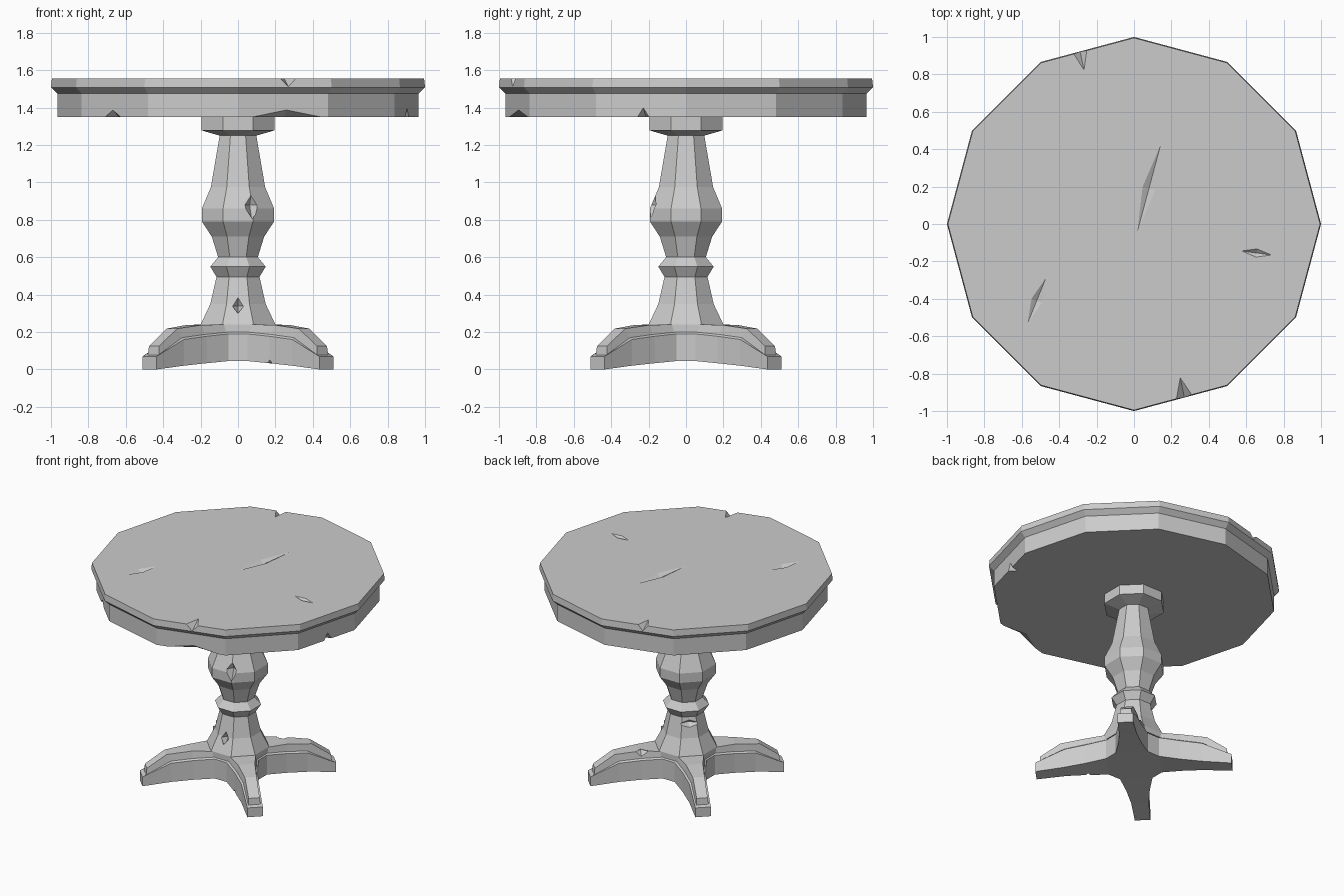
import bpy, bmesh
from math import pi, sin, cos, radians
from mathutils import Matrix, Vector

if "Cube" in bpy.data.objects:
    bpy.data.objects.remove(bpy.data.objects["Cube"])


def make_object(name, bm):
    bmesh.ops.recalc_face_normals(bm, faces=bm.faces)
    mesh = bpy.data.meshes.new(name)
    bm.to_mesh(mesh)
    bm.free()
    ob = bpy.data.objects.new(name, mesh)
    bpy.context.collection.objects.link(ob)
    return ob


def bridge(bm, a, b):
    for i in range(len(a)):
        j = (i + 1) % len(a)
        bm.faces.new((a[i], a[j], b[j], b[i]))


def turned(name, profile, sides, phase=0.0):
    """Closed faceted turning from (corner radius, z) pairs."""
    bm = bmesh.new()
    rings = [[bm.verts.new((r * cos(phase + 2 * pi * i / sides),
                            r * sin(phase + 2 * pi * i / sides), z))
              for i in range(sides)] for r, z in profile]
    for a, b in zip(rings, rings[1:]):
        bridge(bm, a, b)
    bm.faces.new(rings[0])
    bm.faces.new(rings[-1])
    return make_object(name, bm)


def chip(target, dents):
    """Carve diamond-shaped nicks: (location, radii, z rotation in degrees)."""
    bm = bmesh.new()
    for loc, size, rot in dents:
        m = (Matrix.Translation(Vector(loc)) @ Matrix.Rotation(radians(rot), 4, 'Z')
             @ Matrix.Diagonal((*size, 1)))
        p = [bm.verts.new(m @ Vector(v)) for v in
             ((1, 0, 0), (0, 1, 0), (-1, 0, 0), (0, -1, 0), (0, 0, 1), (0, 0, -1))]
        for i in range(4):
            j = (i + 1) % 4
            bm.faces.new((p[i], p[j], p[4]))
            bm.faces.new((p[j], p[i], p[5]))
    cutter = make_object(target.name + "_cutter", bm)
    cutter.hide_render = True
    mod = target.modifiers.new("chips", 'BOOLEAN')
    mod.operation, mod.solver, mod.object = 'DIFFERENCE', 'EXACT', cutter
    deps = bpy.context.evaluated_depsgraph_get()
    mesh = bpy.data.meshes.new_from_object(target.evaluated_get(deps))
    target.modifiers.clear()
    target.data = mesh
    bpy.data.objects.remove(cutter)


# Table top: twelve-sided apron with an overhanging rim
top = turned("table_top", [(0.965, 1.35), (0.965, 1.475), (1.0, 1.508), (0.995, 1.555)], 12)
chip(top, [
    ((0.08, 0.19, 1.555), (0.24, 0.035, 0.02), 75),
    ((-0.52, -0.41, 1.555), (0.13, 0.03, 0.02), 68),
    ((0.655, -0.155, 1.555), (0.08, 0.022, 0.02), -8),
    ((-0.29, 0.93, 1.555), (0.04, 0.11, 0.045), 12),
    ((0.27, -0.93, 1.555), (0.045, 0.11, 0.045), 12),
    ((0.26, -0.895, 1.35), (0.19, 0.06, 0.037), 15),
    ((-0.67, -0.65, 1.35), (0.06, 0.05, 0.037), -45),
    ((0.91, -0.23, 1.35), (0.035, 0.06, 0.055), 75),
])

# Column: eight-sided turning, flats facing the axes (values are flat distances)
shape = [(0.2, 0.2), (0.2, 0.24), (0.148, 0.35), (0.115, 0.495), (0.148, 0.55), (0.106, 0.6),
         (0.14, 0.71), (0.193, 0.79), (0.193, 0.86), (0.145, 0.975), (0.098, 1.25),
         (0.195, 1.278), (0.195, 1.36)]
column = turned("column", [(a / cos(pi / 8), z) for a, z in shape], 8, pi / 8)
chip(column, [
    ((0.075, -0.185, 0.88), (0.045, 0.05, 0.09), 15),
    ((0.0, -0.155, 0.34), (0.03, 0.04, 0.07), 0),
    ((-0.09, 0.09, 0.45), (0.08, 0.035, 0.03), 45),
])

# Foot: four diagonal legs, each layer given as (distance, half width, z) stations
layers = [
    [(0.18, 0.11, 0.045), (0.32, 0.08, 0.033), (0.47, 0.06, 0.02), (0.668, 0.053, 0.0)],
    [(0.18, 0.11, 0.19), (0.32, 0.08, 0.177), (0.47, 0.06, 0.16), (0.668, 0.053, 0.07)],
    [(0.17, 0.10, 0.20), (0.32, 0.068, 0.187), (0.47, 0.048, 0.17), (0.64, 0.042, 0.078)],
    [(0.165, 0.095, 0.24), (0.33, 0.058, 0.238), (0.50, 0.04, 0.218), (0.635, 0.038, 0.125)],
]
bm = bmesh.new()
rings = []
for stations in layers:
    ring = []
    for k in range(4):
        turn = Matrix.Rotation(pi / 4 + k * pi / 2, 3, 'Z')
        outline = [(t, -w, z) for t, w, z in stations] + [(t, w, z) for t, w, z in stations[::-1]]
        ring += [bm.verts.new(turn @ Vector(p)) for p in outline]
    rings.append(ring)
for a, b in zip(rings, rings[1:]):
    bridge(bm, a, b)
for ring in (rings[0], rings[-1]):
    hub = []
    for k in range(4):
        leg = ring[k * 8:k * 8 + 8]
        hub += [leg[0], leg[7]]
        for i in range(3):
            bm.faces.new((leg[i], leg[i + 1], leg[6 - i], leg[7 - i]))
    bm.faces.new(hub)
foot = make_object("foot", bm)
chip(foot, [
    ((0.18, 0.27, 0.235), (0.05, 0.04, 0.035), 45),
    ((0.16, -0.295, 0.033), (0.025, 0.04, 0.028), -40),
])
